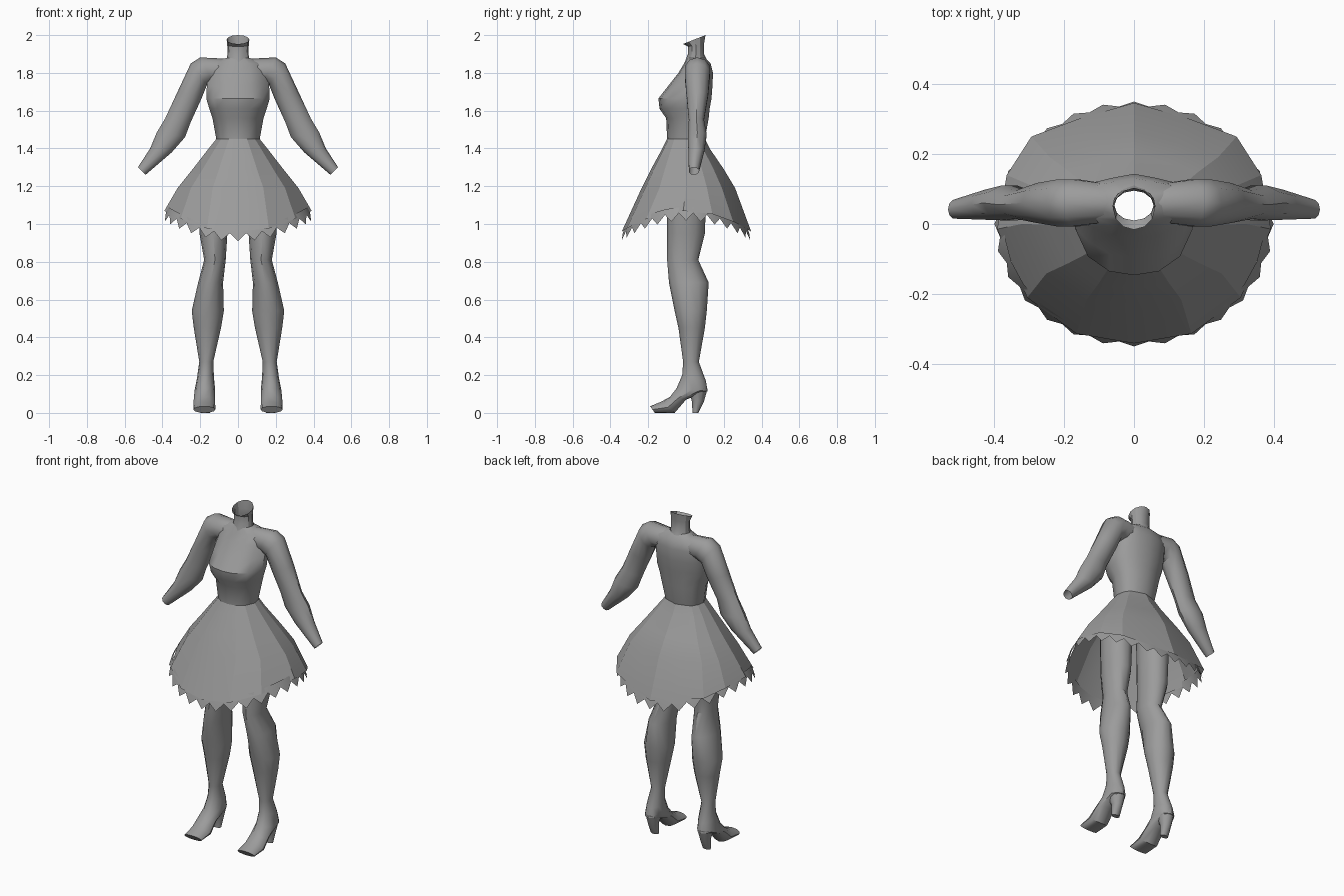
import bpy
import bmesh
import math
from mathutils import Vector

default_cube = bpy.data.objects.get("Cube")
if default_cube:
    bpy.data.objects.remove(default_cube, do_unlink=True)

grey = bpy.data.materials.new("plain grey")
grey.use_nodes = True
colour = (0.33, 0.33, 0.33, 1)
grey.diffuse_color = colour
grey.node_tree.nodes["Principled BSDF"].inputs["Base Color"].default_value = colour


def finish(name, bm, angle, mirrored=False):
    """Turn a bmesh into a shaded, optionally mirrored object."""
    bmesh.ops.recalc_face_normals(bm, faces=bm.faces)
    mesh = bpy.data.meshes.new(name)
    bm.to_mesh(mesh)
    bm.free()
    mesh.materials.append(grey)
    obj = bpy.data.objects.new(name, mesh)
    bpy.context.collection.objects.link(obj)
    bpy.ops.object.select_all(action="DESELECT")
    obj.select_set(True)
    bpy.context.view_layer.objects.active = obj
    bpy.ops.object.shade_smooth_by_angle(angle=math.radians(angle))
    if mirrored:
        obj.modifiers.new("mirror", "MIRROR")
    return obj


def loft(name, rings, angle=40, cap=False, mirrored=False):
    """Skin a list of equally long rings of points."""
    bm = bmesh.new()
    loops = [[bm.verts.new(p) for p in ring] for ring in rings]
    for low, high in zip(loops, loops[1:]):
        for i in range(len(low)):
            j = (i + 1) % len(low)
            bm.faces.new((low[i], low[j], high[j], high[i]))
    if cap:
        bm.faces.new(loops[-1])
    return finish(name, bm, angle, mirrored)


def oval(a, b, side, count=12):
    """Oval ring with one axis from a to b and the other along side."""
    a, b, side = Vector(a), Vector(b), Vector(side)
    turns = [math.tau * i / count for i in range(count)]
    return [(a + b) / 2 + (a - b) / 2 * math.cos(t) + side * math.sin(t) for t in turns]


def limb_rings(sections):
    """Sections: centre x, half width, front y and z, back y and z."""
    return [oval((x, fy, fz), (x, by, bz), (w, 0, 0)) for x, w, fy, fz, by, bz in sections]


# Shared body outline, seen from above, front to back on one side
half = [(0, -1), (.42, -.92), (.78, -.62), (1, -.05), (.93, .4), (.75, .72), (.4, .87), (0, 1)]
outline = half + [(-x, y) for x, y in reversed(half[1:-1])]


def hem_drop(v):
    return 0.11 * v * v


def body_ring(z, width, front, back, drop=0):
    mid, depth = (front + back) / 2, (back - front) / 2
    return [(u * width, mid + v * depth, z - drop * hem_drop(v)) for u, v in outline]


# Bodice
loft("bodice", [body_ring(*s) for s in (
    (1.45, .115, -.1, .1),
    (1.56, .135, -.105, .12),
    (1.61, .152, -.14, .125),
    (1.665, .168, -.146, .135),
    (1.73, .165, -.095, .14),
    (1.8, .16, -.04, .143),
    (1.85, .14, -.01, .13),
    (1.88, .06, .005, .1),
)])

# Flared skirt with a hem that rises at the sides
loft("skirt", [body_ring(*s) for s in (
    (1.45, .115, -.1, .1),
    (1.4, .155, -.125, .125),
    (1.29, .24, -.185, .2),
    (1.19, .32, -.235, .26),
    (1.07, .39, -.34, .345, 1),
)], angle=18)

# Pointed lace under the hem
lace = bmesh.new()
spikes = 28


def lace_point(step, scale, lower):
    t = math.tau * step / spikes
    u, v = math.sin(t), -math.cos(t)
    return lace.verts.new((u * .39 * scale, v * .342 * scale, 1.07 - hem_drop(v) - lower))


for i in range(spikes):
    left, right = i - .5, i + .5
    top = [lace_point(s, .95, -.02) for s in (left, right)]
    root = [lace_point(s, .985, .01) for s in (right, left)]
    tip = lace_point(i, 1.02, .052)
    lace.faces.new(top + root)
    lace.faces.new((root[1], root[0], tip))
bmesh.ops.remove_doubles(lace, verts=lace.verts, dist=.0005)
finish("hem_lace", lace, 30)

# Open neck with a slanted rim
loft("neck", limb_rings((
    (0, .062, -.015, 1.835, .11, 1.87),
    (0, .056, .01, 1.9, .095, 1.9),
    (0, .057, .01, 1.94, .095, 1.95),
    (0, .06, -.016, 1.953, .103, 2),
)), angle=30)

# Arms: outer x and z, inner x and z, centre y, half depth
arm_sections = (
    (.06, 1.875, .06, 1.74, .06, .055),
    (.2, 1.882, .13, 1.75, .06, .07),
    (.25, 1.85, .165, 1.735, .06, .07),
    (.32, 1.7, .195, 1.66, .06, .06),
    (.385, 1.56, .25, 1.54, .055, .042),
    (.43, 1.485, .28, 1.46, .06, .052),
    (.465, 1.4, .35, 1.38, .055, .045),
    (.53, 1.3, .49, 1.26, .042, .028),
)
loft("arms", [oval((ox, y, oz), (ix, y, iz), (0, d, 0), 10)
              for ox, oz, ix, iz, y, d in arm_sections], mirrored=True)

# Legs running into the shoes
loft("legs", limb_rings((
    (.13, .085, -.1, 1.25, .11, 1.25),
    (.13, .074, -.1, .95, .1, .95),
    (.122, .057, -.1, .81, .065, .81),
    (.145, .066, -.09, .69, .12, .69),
    (.16, .085, -.06, .54, .11, .54),
    (.162, .072, -.04, .45, .1, .45),
    (.168, .037, -.015, .27, .068, .27),
    (.172, .045, -.02, .2, .105, .17),
    (.175, .054, -.05, .13, .115, .115),
    (.178, .056, -.085, .085, 0, .07),
    (.178, .058, -.13, .06, -.06, 0),
    (.178, .058, -.19, .035, -.165, 0),
)), cap=True, mirrored=True)

# Shoe heels
loft("shoe_heels", limb_rings((
    (.174, .045, 0, .12, .115, .13),
    (.174, .03, .03, .07, .095, .06),
    (.174, .025, .035, 0, .065, 0),
)), cap=True, mirrored=True)
